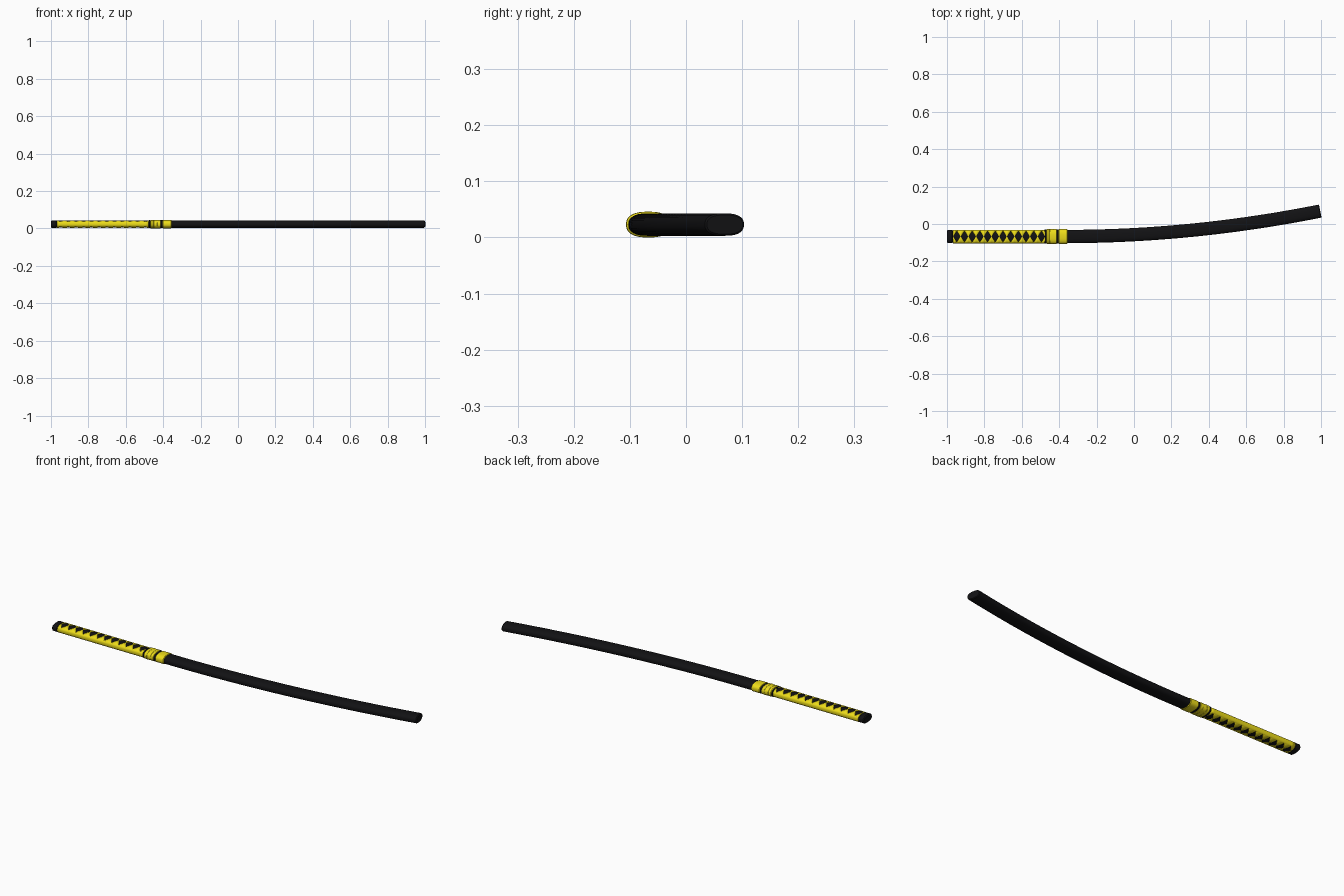
import bpy, bmesh, math
from mathutils import Vector

if "Cube" in bpy.data.objects:
    bpy.data.objects.remove(bpy.data.objects["Cube"])

ZC, YC = 0.023, -0.067   # centre height, handle axis
N = 40                   # sides of the oval cross-section


def material(name, rgb):
    m = bpy.data.materials.new(name)
    m.diffuse_color = (*rgb, 1)
    m.use_nodes = True
    m.node_tree.nodes["Principled BSDF"].inputs["Base Color"].default_value = m.diffuse_color
    return m


BLACK = material("black_lacquer", (0.006, 0.006, 0.007))
YELLOW = material("yellow_wrap", (0.85, 0.72, 0.01))


def oval(ry, rz, i, n=N, e=2 / 2.5):
    a = 2 * math.pi * i / n
    c, s = math.cos(a), math.sin(a)
    return (ry * math.copysign(abs(c) ** e, c), rz * math.copysign(abs(s) ** e, s))


def finish(name, bm, mat):
    bmesh.ops.recalc_face_normals(bm, faces=bm.faces)
    me = bpy.data.meshes.new(name)
    bm.to_mesh(me)
    bm.free()
    ob = bpy.data.objects.new(name, me)
    bpy.context.collection.objects.link(ob)
    me.materials.append(mat)
    bpy.context.view_layer.objects.active = ob
    ob.select_set(True)
    bpy.ops.object.shade_smooth_by_angle(angle=math.radians(35))
    ob.select_set(False)
    return ob


def loft(name, stations, mat):
    """Capped oval tube; each station is (x, y, slope, ry, rz)."""
    bm = bmesh.new()
    rings = []
    for x, y, slope, ry, rz in stations:
        side = Vector((-slope, 1, 0)).normalized()
        rings.append([bm.verts.new(Vector((x, y, ZC)) + side * p + Vector((0, 0, q)))
                      for p, q in (oval(ry, rz, i) for i in range(N))])
    for a, b in zip(rings, rings[1:]):
        for i in range(N):
            j = (i + 1) % N
            bm.faces.new((a[i], a[j], b[j], b[i]))
    bm.faces.new(rings[0])
    bm.faces.new(rings[-1])
    return finish(name, bm, mat)


def collar(name, x0, x1, ry, rz, mat, bev=0.003):
    return loft(name, [(x0, YC, 0, ry - bev, rz - bev), (x0 + bev, YC, 0, ry, rz),
                       (x1 - bev, YC, 0, ry, rz), (x1, YC, 0, ry - bev, rz - bev)], mat)


# Curved scabbard with rounded tip
X0, X1, BEND = -0.37, 0.992, 0.073
stations = []
for k in range(33):
    x = X0 + (X1 - X0) * k / 32
    stations.append((x, YC + BEND * (x - X0) ** 2, 2 * BEND * (x - X0), 0.0355, 0.020))
x, y, s, ry, rz = stations[-1]
stations.append((x + 0.004, y + 0.004 * s, s, ry - 0.003, rz - 0.003))
loft("scabbard", stations, BLACK)

# Handle core and pommel cap
collar("handle_core", -0.98, -0.47, 0.033, 0.0185, BLACK)
collar("pommel_cap", -1.0, -0.968, 0.0355, 0.020, BLACK, 0.004)

# Handle wrap: a shell with a row of diamond openings on both flat faces
PERIODS, W0, W1 = 12, -0.968, -0.474
pitch = (W1 - W0) / PERIODS
bm = bmesh.new()
M = 64
for k in range(PERIODS):
    xa = W0 + k * pitch
    columns = []
    for i in range(M):
        p, q = oval(0.036, 0.0205, i, M)
        half = 0.48 * pitch * max(0, 1 - abs(p) / 0.031)
        mid = xa + pitch / 2
        columns.append(([bm.verts.new((x, YC + p, ZC + q))
                         for x in (xa, mid - half, mid + half, xa + pitch)]))
    for i in range(M):
        a, b = columns[i], columns[(i + 1) % M]
        for c in (0, 2):
            bm.faces.new((a[c], a[c + 1], b[c + 1], b[c]))
bmesh.ops.remove_doubles(bm, verts=bm.verts, dist=0.0001)
wrap = finish("handle_wrap", bm, YELLOW)
solid = wrap.modifiers.new("thickness", 'SOLIDIFY')
solid.thickness = 0.002
solid.offset = -1

# Guard fittings between handle and scabbard
collar("handle_collar_band", -0.478, -0.468, 0.0375, 0.0215, BLACK, 0.002)
collar("handle_collar", -0.469, -0.412, 0.039, 0.0225, YELLOW)
collar("guard_spacer", -0.415, -0.402, 0.0375, 0.0215, BLACK, 0.002)
collar("scabbard_collar", -0.404, -0.355, 0.039, 0.0225, YELLOW)
for n, gx in enumerate((-0.452, -0.43)):
    collar(f"collar_ridge_{n + 1}", gx - 0.002, gx + 0.002, 0.0398, 0.023, YELLOW, 0.001)
